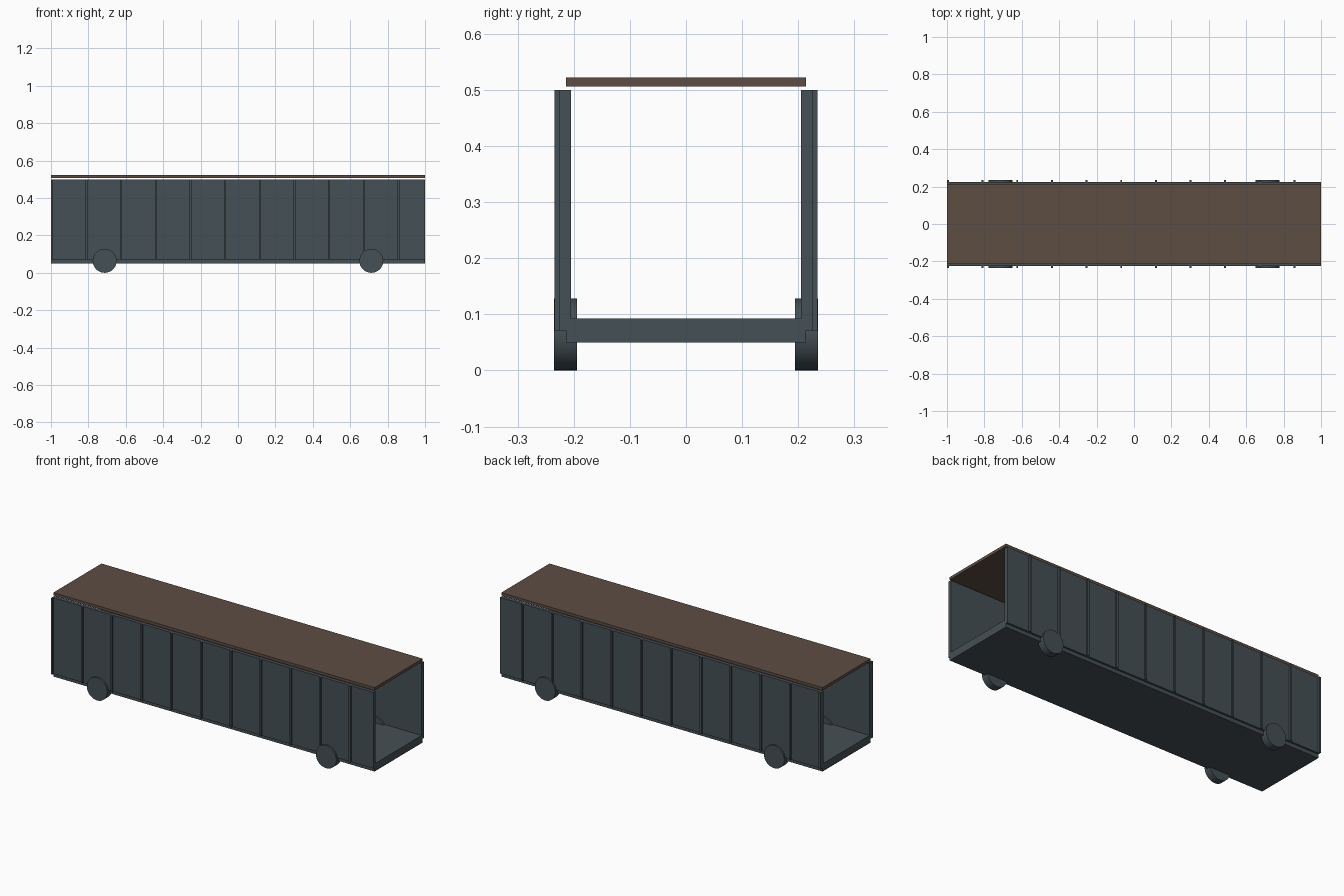
import bpy
import math

cube = bpy.data.objects.get("Cube")
if cube:
    bpy.data.objects.remove(cube, do_unlink=True)


def material(name, color):
    mat = bpy.data.materials.new(name)
    mat.use_nodes = True
    mat.diffuse_color = (*color, 1)
    mat.node_tree.nodes["Principled BSDF"].inputs["Base Color"].default_value = (*color, 1)
    return mat


slate = material("slate grey", (0.06, 0.08, 0.09))
brown = material("roof brown", (0.11, 0.075, 0.055))


def box(name, x, y, z, mat):
    """Box from (min, max) pairs."""
    spans = (x, y, z)
    bpy.ops.mesh.primitive_cube_add(size=1, location=[(a + b) / 2 for a, b in spans])
    ob = bpy.context.object
    ob.name = name
    ob.scale = [b - a for a, b in spans]
    bpy.ops.object.transform_apply(location=False, rotation=False, scale=True)
    ob.data.materials.append(mat)
    return ob


# Floor and roof slabs
box("floor", (-1, 1), (-0.214, 0.214), (0.05, 0.093), slate)
box("roof", (-1, 1), (-0.214, 0.214), (0.506, 0.522), brown)

POST_STEP = 0.1853
for side, label in ((-1, "right"), (1, "left")):
    # Side wall
    wall_y = sorted((side * 0.205, side * 0.225))
    box(f"{label}_wall", (-1, 1), wall_y, (0.071, 0.5), slate)

    # Narrow upright ribs on the outside of the wall
    rib_y = sorted((side * 0.222, side * 0.234))
    for i in range(11):
        x = -0.995 + i * POST_STEP
        box(f"{label}_wall_rib_{i + 1}", (x - 0.005, x + 0.005), rib_y, (0.071, 0.5), slate)

    # Wheels
    for x, end in ((-0.713, "rear"), (0.713, "front")):
        bpy.ops.mesh.primitive_cylinder_add(
            vertices=32, radius=0.064, depth=0.041,
            location=(x, side * 0.2145, 0.064), rotation=(math.pi / 2, 0, 0))
        wheel = bpy.context.object
        wheel.name = f"{label}_{end}_wheel"
        wheel.data.materials.append(slate)
        bpy.ops.object.shade_smooth_by_angle(angle=math.radians(40))
